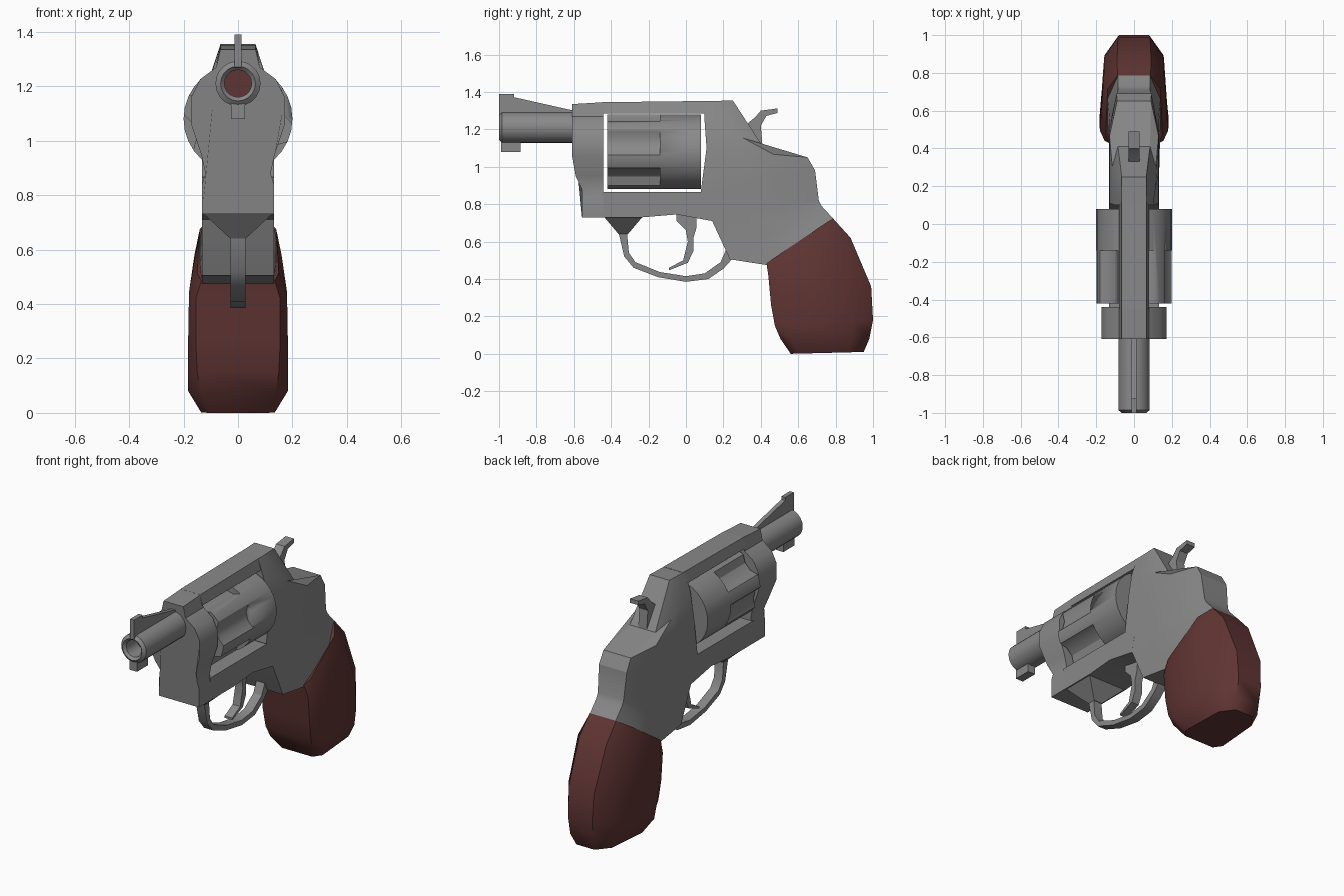
import bpy, bmesh, math
from mathutils import Matrix, Vector

if "Cube" in bpy.data.objects:
    bpy.data.objects.remove(bpy.data.objects["Cube"])


def material(name, color):
    m = bpy.data.materials.new(name)
    m.diffuse_color = (*color, 1)
    m.use_nodes = True
    m.node_tree.nodes["Principled BSDF"].inputs["Base Color"].default_value = m.diffuse_color
    return m


STEEL = material("grey steel", (0.25, 0.25, 0.25))
WOOD = material("red brown grip", (0.115, 0.035, 0.033))


def finish(name, bm, mat, angle=30):
    bmesh.ops.recalc_face_normals(bm, faces=bm.faces)
    me = bpy.data.meshes.new(name)
    bm.to_mesh(me)
    bm.free()
    ob = bpy.data.objects.new(name, me)
    bpy.context.collection.objects.link(ob)
    me.materials.append(mat)
    bpy.ops.object.select_all(action='DESELECT')
    ob.select_set(True)
    bpy.context.view_layer.objects.active = ob
    bpy.ops.object.shade_smooth_by_angle(angle=math.radians(angle))
    return ob


def loft(name, rings, mat, angle=30, closed_ends=True):
    """Skin a list of point rings."""
    bm = bmesh.new()
    rows = [[bm.verts.new(p) for p in r] for r in rings]
    n = len(rows[0])
    for a, b in zip(rows, rows[1:]):
        for i in range(n):
            j = (i + 1) % n
            bm.faces.new((a[i], a[j], b[j], b[i]))
    if closed_ends:
        bm.faces.new(rows[0])
        bm.faces.new(rows[-1])
    return finish(name, bm, mat, angle)


def plate(name, outline, half, mat=STEEL):
    """Side outline (y, z) thickened across x; half may depend on (y, z)."""
    w = half if callable(half) else (lambda y, z: half)
    return loft(name, [[(s * w(y, z), y, z) for y, z in outline] for s in (-1, 1)], mat)


def lathe(name, profile, z0, sides, mat):
    """Spin (radius, y) profile about the y direction at height z0."""
    rings = [[(r * math.cos(a), y, z0 + r * math.sin(a))
              for a in (2 * math.pi * i / sides for i in range(sides))] for r, y in profile]
    return loft(name, rings, mat)


def slice_ring(front, back, stations):
    """Cross-section from front to back (y, z) with (fraction, half width) stations."""
    f, b = Vector((0, *front)), Vector((0, *back))
    side = [(f.lerp(b, t), w) for t, w in stations]
    return ([p + Vector((w, 0, 0)) for p, w in side]
            + [p - Vector((w, 0, 0)) for p, w in reversed(side)])


# Barrel with open bore and a red plug deep inside
lathe("barrel", [(0.05, -0.86), (0.05, -0.985), (0.064, -1.0), (0.083, -0.985), (0.083, -0.58)],
      1.21, 20, STEEL)
lathe("bore_plug", [(0.05, -0.88), (0.05, -0.87)], 1.21, 20, WOOD)
plate("front_sight", [(-1, 1.27), (-1, 1.39), (-.92, 1.39), (-.92, 1.372), (-.6, 1.3), (-.6, 1.25)], 0.013)
plate("barrel_lug", [(-.99, 1.15), (-.99, 1.08), (-.885, 1.08), (-.885, 1.15)], 0.025)

# Front of the frame: cross-section in x, z whose lower part steps back
half = [(0.065, 1.345), (0.08, 1.27), (0.14, 1.225), (0.172, 1.16), (0.172, 1.06),
        (0.135, 0.95), (0.12, 0.88), (0.132, 0.84), (0.132, 0.73)]
section = half + [(-x, z) for x, z in reversed(half)]
front_y = lambda z: -0.61 if z > 1 else (-0.59 if z > 0.94 else -0.557)
loft("frame_front", [[(x, front_y(z), z if z < 1.3 else 1.335) for x, z in section],
                     [(x, -0.44, z) for x, z in section]], STEEL)

# Straps above and below the cylinder
plate("top_strap", [(-.45, 1.285), (-.45, 1.345), (.12, 1.352), (.12, 1.285)],
      lambda y, z: 0.065 if z > 1.3 else 0.08)
plate("bottom_strap", [(-.45, .73), (-.23, .73), (-.05, .745), (.14, .71), (.16, .8),
                       (.11, .865), (-.45, .865)], 0.132)

# Fluted cylinder
drum = lathe("cylinder", [(0.2, -0.42), (0.2, 0.08)], 1.08, 30, STEEL)
bm = bmesh.new()
for k in range(6):
    a = math.radians(15 + 60 * k)
    spot = Matrix.Translation((0.255 * math.cos(a), -0.32, 1.08 + 0.255 * math.sin(a)))
    bmesh.ops.create_cone(bm, cap_ends=True, segments=12, radius1=0.095, radius2=0.095, depth=0.36,
                          matrix=spot @ Matrix.Rotation(math.pi / 2, 4, 'X'))
cutter = finish("flute_cutter", bm, STEEL)
mod = drum.modifiers.new("flutes", 'BOOLEAN')
mod.operation, mod.object, mod.solver = 'DIFFERENCE', cutter, 'EXACT'
bpy.context.view_layer.objects.active = drum
bpy.ops.object.modifier_apply(modifier=mod.name)
bpy.data.objects.remove(cutter)

# Rear frame: front point, back point, width at front, middle and back
rear = [((.10, 1.35), (.25, 1.355), .065, .065, .065),
        ((.10, 1.24), (.41, 1.11), .10, .115, .085),
        ((.11, 1.10), (.65, 1.05), .13, .13, .09),
        ((.08, .87), (.69, .98), .132, .132, .092),
        ((.14, .71), (.71, .82), .132, .13, .085),
        ((.235, .505), (.725, .79), .132, .13, .085),
        ((.43, .475), (.785, .725), .132, .14, .085)]
loft("rear_frame", [slice_ring(f, b, [(0, a), (.3, m), (.66, m), (1, e)])
                    for f, b, a, m, e in rear], STEEL, 22)

# Grip
grip = [((.43, .485), (.785, .725), .135, .15, .14, .088),
        ((.44, .42), (.88, .62), .155, .18, .16, .09),
        ((.455, .26), (.99, .36), .155, .183, .158, .085),
        ((.475, .15), (1.0, .18), .15, .183, .155, .08),
        ((.505, .08), (.98, .08), .14, .183, .15, .08),
        ((.56, 0), (.95, .01), .10, .135, .12, .06)]
loft("grip", [slice_ring(f, b, [(0, w0), (.12, w1), (.8, w2), (1, w3)])
              for f, b, w0, w1, w2, w3 in grip], WOOD, 50)

# Trigger guard with its flared front root
outer = [(-.36, .65), (-.33, .52), (-.28, .46), (-.15, .41), (0, .385), (.12, .40), (.2, .455), (.25, .51)]
inner = [(.22, .57), (.185, .49), (.1, .43), (0, .415), (-.14, .437), (-.27, .49), (-.305, .54), (-.315, .65)]
plate("trigger_guard", outer + inner, 0.028)
plate("guard_root", [(-.44, .735), (-.36, .64), (-.31, .64), (-.23, .735)],
      lambda y, z: 0.13 if z > .7 else 0.028)

# Trigger and hammer
plate("trigger", [(-.05, .76), (-.05, .71), (0, .66), (.01, .6), (-.015, .5), (-.09, .46), (-.09, .447),
                  (.01, .487), (.04, .55), (.04, .62), (.055, .67), (.055, .76)], 0.025)
plate("hammer", [(.29, 1.2), (.37, 1.265), (.4, 1.3), (.49, 1.312), (.49, 1.288), (.43, 1.272),
                 (.40, 1.22), (.41, 1.1), (.33, 1.1)], 0.028)
